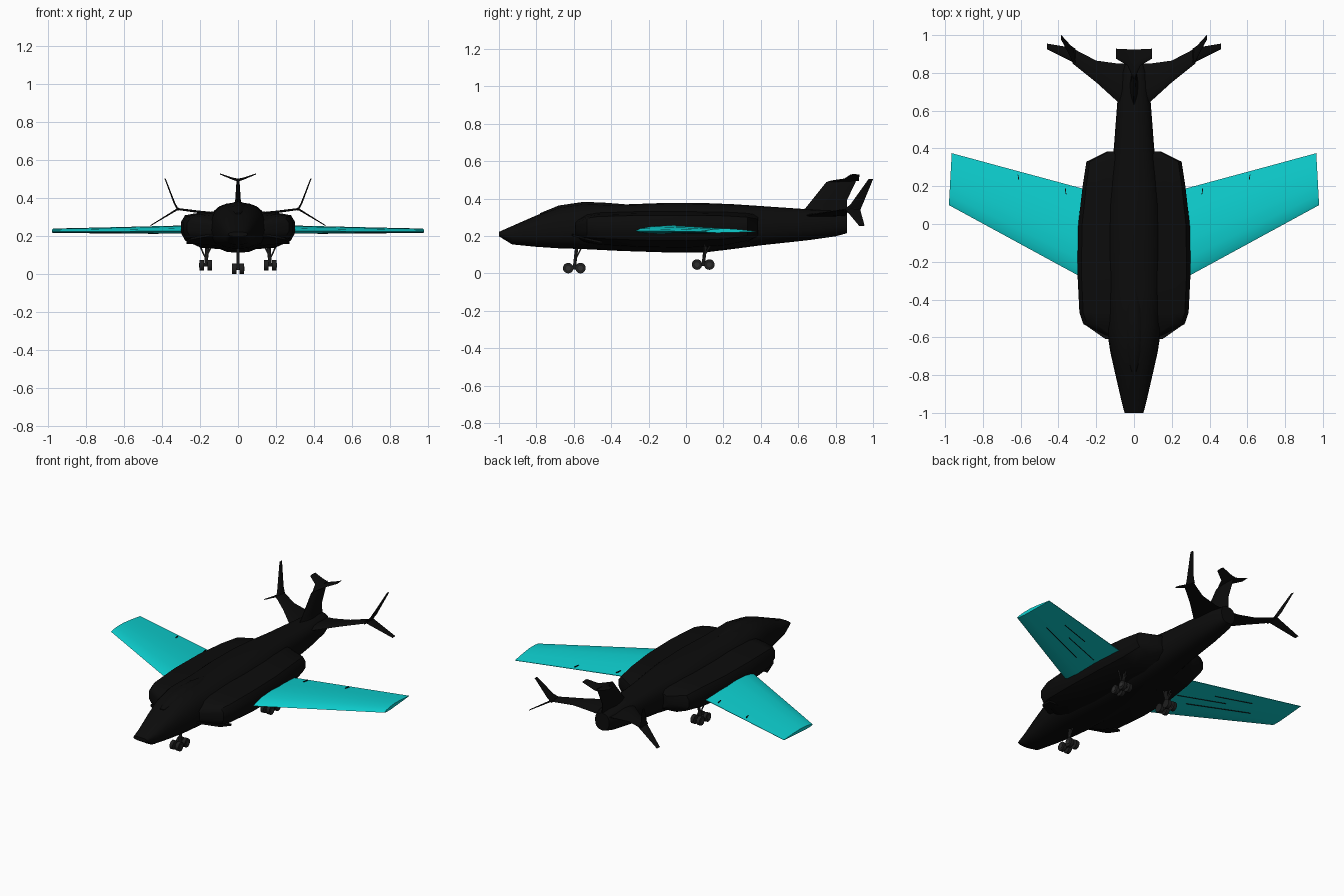
import bpy, bmesh, math
from mathutils import Vector

cube = bpy.data.objects.get("Cube")
if cube:
    bpy.data.objects.remove(cube)


def material(name, rgb):
    m = bpy.data.materials.new(name)
    m.use_nodes = True
    m.diffuse_color = (*rgb, 1)
    m.node_tree.nodes["Principled BSDF"].inputs["Base Color"].default_value = (*rgb, 1)
    return m


BLACK = material("matt black", (0.0035, 0.0035, 0.0035))
CYAN = material("wing cyan", (0.004, 0.63, 0.63))
GREY = material("gear grey", (0.03, 0.03, 0.03))
TYRE = material("tyre dark grey", (0.013, 0.013, 0.013))


def loft(name, rings, mat, mirror=False, angle=35):
    """Skin a list of equal-length point rings and cap both ends."""
    bm = bmesh.new()
    loops = [[bm.verts.new(p) for p in ring] for ring in rings]
    n = len(loops[0])
    for a, b in zip(loops, loops[1:]):
        for i in range(n):
            j = (i + 1) % n
            bm.faces.new((a[i], a[j], b[j], b[i]))
    bm.faces.new(loops[0])
    bm.faces.new(loops[-1])
    bmesh.ops.recalc_face_normals(bm, faces=bm.faces)
    mesh = bpy.data.meshes.new(name)
    bm.to_mesh(mesh)
    bm.free()
    mesh.materials.append(mat)
    obj = bpy.data.objects.new(name, mesh)
    bpy.context.collection.objects.link(obj)
    if mirror:
        obj.modifiers.new("mirror", 'MIRROR')
    bpy.ops.object.select_all(action='DESELECT')
    obj.select_set(True)
    bpy.context.view_layer.objects.active = obj
    bpy.ops.object.shade_smooth_by_angle(angle=math.radians(angle))
    return obj


def oval(y, cx, half, low, high, mid, power=0.8, n=20):
    """Rounded cross-section whose widest point sits at height mid."""
    ring = []
    for k in range(n):
        a = 2 * math.pi * k / n
        c, s = math.cos(a), math.sin(a)
        rise = high - mid if s > 0 else mid - low
        ring.append((cx + half * math.copysign(abs(c) ** power, c), y,
                     mid + rise * math.copysign(abs(s) ** power, s)))
    return ring


def rod(name, a, b, radius, mat, mirror=False, n=10):
    a, b = Vector(a), Vector(b)
    q = (b - a).to_track_quat('Z', 'Y')
    circle = [q @ Vector((radius * math.cos(t), radius * math.sin(t), 0))
              for t in (2 * math.pi * k / n for k in range(n))]
    return loft(name, [[a + p for p in circle], [b + p for p in circle]], mat, mirror)


# Fuselage: station, half width, bottom, top, widest height
body = [(-1.0, .05, .198, .222, .21), (-.93, .068, .155, .253, .205),
        (-.8, .098, .142, .31, .215), (-.68, .125, .134, .355, .225),
        (-.55, .145, .13, .375, .235), (-.35, .15, .12, .368, .24),
        (-.1, .15, .112, .377, .25), (.1, .145, .112, .376, .25),
        (.25, .13, .13, .37, .25), (.4, .107, .15, .36, .26),
        (.65, .088, .177, .343, .27), (.8, .07, .198, .335, .275),
        (.86, .05, .215, .325, .275)]
loft("fuselage", [oval(y, 0, w, lo, hi, m) for y, w, lo, hi, m in body], BLACK)

# Long cockpit cover along the front spine
loft("cockpit_cover", [oval(y, 0, w, .3, z, .32, 1) for y, w, z in
     [(-.78, .012, .322), (-.68, .05, .363), (-.55, .068, .382), (-.45, .06, .379),
      (-.33, .015, .37)]], BLACK)

# Engine housings: station, outer edge, bottom, top
pods = [(-.59, .15, .19, .28), (-.53, .268, .168, .305), (-.47, .289, .155, .314),
        (-.25, .3, .142, .32), (0, .295, .138, .32), (.2, .272, .15, .318),
        (.33, .252, .175, .31), (.385, .14, .2, .3)]


def pod_ring(y, out, lo, hi):
    h = hi - lo
    return [(.03, y, lo - .01), (out * .65, y, lo), (out * .93, y, lo + h * .2),
            (out, y, lo + h * .42), (out, y, lo + h * .75), (out * .93, y, hi - .01),
            (out * .75, y, hi), (.03, y, hi + .02)]


loft("engine_housing", [pod_ring(*p) for p in pods], BLACK, True)

# Air intake lip ahead of each housing
loft("intake_ramp", [[(.12, y, z), (x, y, z), (x, y, z + .012), (.12, y, z + .012)]
     for x, y, z in [(.15, -.61, .2), (.25, -.54, .18), (.27, -.45, .16)]], BLACK, True)

# Airfoil outline: chord fraction and height as a share of thickness
FOIL = [(0, 0), (.06, .45), (.2, .85), (.42, 1), (.7, .65), (1, .06),
        (1, -.06), (.6, -.3), (.25, -.45), (.06, -.3)]


def foil(le, te, thick, up=(0, 0, 1)):
    le, te, up = Vector(le), Vector(te), Vector(up).normalized()
    return [le.lerp(te, t) + up * (thick * h) for t, h in FOIL]


def wing_edge(x):
    z = .228 - .004 * x
    return Vector((x, -.27 + (x - .3) * .544, z)), Vector((x, .195 + (x - .3) * .27, z))


def wing_thick(x):
    return .035 - .02 * x


# Main wings
sections = [foil(*wing_edge(x), wing_thick(x)) for x in (.1, .3, .4, .7)]
sections.append(foil((.98, .10, .224), (.965, .375, .224), .016))
loft("wing", sections, CYAN, True, 20)


def wing_strip(name, x0, x1, t0, t1, share, wide):
    """Thin dark strip lying on the wing skin."""
    rings = []
    for x, t in ((x0, t0), (x1, t1)):
        le, te = wing_edge(x)
        c = le.lerp(te, t) + Vector((0, 0, wing_thick(x) * share))
        rings.append([c + Vector((dx, dy, dz)) for dx, dy, dz in
                      ((-wide, -wide, -.003), (wide, wide, -.003),
                       (wide, wide, .003), (-wide, -wide, .003))])
    loft(name, rings, BLACK, True)


# Seams below the wing and small hinge marks above
for x0, x1, t in ((.32, .6, .6), (.42, .78, .42), (.5, .72, .75)):
    wing_strip("lower_wing_seam", x0, x1, t, t, -.6 * (1 - t) - .06, .0015)
for x in (.36, .61):
    wing_strip("wing_hinge", x, x + .004, .88, .95, .33, .0025)

# Tailplanes with an upper and a lower fin at each tip
loft("tailplane", [foil((.02, .6, .305), (.02, .85, .305), .014),
                   foil((.09, .65, .31), (.09, .85, .31), .013),
                   foil((.2, .75, .325), (.2, .865, .325), .009),
                   foil((.325, .85, .342), (.325, .93, .342), .007)], BLACK, True)
loft("upper_tip_fin", [foil((.315, .84, .335), (.315, .93, .335), .007, (-1, 0, .3)),
                       foil((.335, .88, .37), (.335, .945, .37), .006, (-1, 0, .4)),
                       foil((.385, .975, .503), (.385, 1, .503), .004, (-1, 0, .4))],
     BLACK, True)
loft("lower_tip_fin", [foil((.31, .85, .345), (.31, .93, .345), .007, (.5, 0, 1)),
                       foil((.46, .925, .255), (.46, .955, .255), .003, (.5, 0, 1))],
     BLACK, True)

# Central fin, symmetric about the middle


def fin_ring(y0, y1, z0, z1, w):
    def at(t):
        return y0 + (y1 - y0) * t, z0 + (z1 - z0) * t
    return [(s * w, *at(t)) for t, s in
            ((0, .1), (.25, .8), (.5, 1), (1, .1), (1, -.1), (.5, -1), (.25, -.8), (0, -.1))]


loft("central_fin", [fin_ring(.6, .86, .32, .31, .026), fin_ring(.64, .86, .35, .39, .016),
                     fin_ring(.75, .91, .488, .495, .008), fin_ring(.77, .92, .495, .505, .006)],
     BLACK)
loft("fin_top_plane", [foil((0, .76, .49), (0, .925, .495), .01),
                       foil((.035, .84, .502), (.035, .925, .505), .007),
                       foil((.095, .875, .526), (.095, .928, .528), .004)], BLACK, True)


# Landing gear: four-wheel bogie, axles, leg and braces
def gear(prefix, x, y, z, gap, top, mirror):
    for dy in (-.033, .033):
        rod(prefix + "_axle", (x - gap, y + dy, z), (x + gap, y + dy, z), .006, GREY, mirror)
        for s in (-1, 1):
            a, b = x + s * (gap - .011), x + s * (gap + .011)
            rod(prefix + "_wheel", (a, y + dy, z), (b, y + dy, z), .028, TYRE, mirror, 20)
            rod(prefix + "_hub", (a - .002, y + dy, z), (b + .002, y + dy, z), .013, GREY, mirror)
    rod(prefix + "_beam", (x, y - .035, z), (x, y + .035, z), .007, GREY, mirror)
    rod(prefix + "_leg", (x, y, z), (x - .08 * x, y + .015, top), .009, GREY, mirror)
    rod(prefix + "_drag_brace", (x, y, z + .035), (x, y + .05, top), .004, GREY, mirror)
    if mirror:
        for s in (-1, 1):
            rod(prefix + "_side_brace", (x, y, z + .035), (x + s * .04, y + .01, top),
                .004, GREY, mirror)


gear("nose_gear", 0, -.597, .028, .02, .16, False)
gear("main_gear", .17, .092, .047, .021, .17, True)
